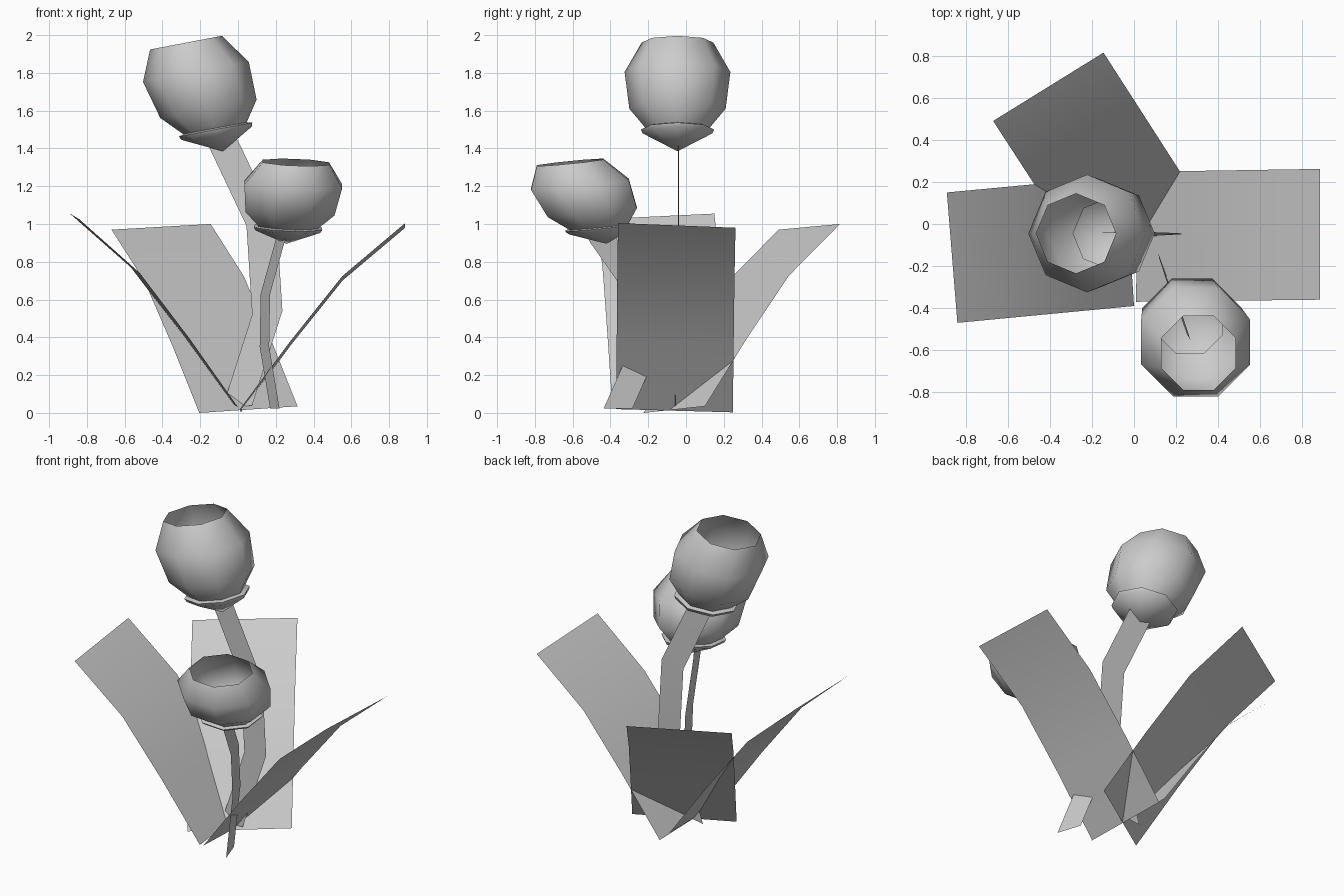
import bpy
from math import sin, cos, pi, radians
from mathutils import Vector

if "Cube" in bpy.data.objects:
    bpy.data.objects.remove(bpy.data.objects["Cube"])


def make(name, verts, faces):
    mesh = bpy.data.meshes.new(name)
    mesh.from_pydata(verts, [], faces)
    obj = bpy.data.objects.new(name, mesh)
    bpy.context.collection.objects.link(obj)
    bpy.ops.object.select_all(action='DESELECT')
    obj.select_set(True)
    bpy.context.view_layer.objects.active = obj
    bpy.ops.object.shade_smooth_by_angle(angle=radians(50))
    return obj


def strip(name, pairs):
    """Flat ribbon through pairs of edge points."""
    verts = [p for pair in pairs for p in pair]
    faces = [(2*i, 2*i+1, 2*i+3, 2*i+2) for i in range(len(pairs) - 1)]
    return make(name, verts, faces)


def leaf(name, a0, b0, a1, b1):
    """Curved blade from base corners a0, b0 to top corners a1, b1."""
    pairs = []
    for h, v in [(0, 0), (.305, .365), (.62, .715), (1, 1)]:
        pairs.append([tuple(Vector(p).lerp(Vector(q), h)[:2]) + (p[2] + (q[2] - p[2]) * v,)
                      for p, q in ((a0, a1), (b0, b1))])
    return strip(name, pairs)


def stem(name, path, half):
    h = Vector(half)
    return strip(name, [(tuple(Vector(p) - h), tuple(Vector(p) + h)) for p in path])


# radius, height along the bloom: base cone, collar lip, cup, open rim
PROFILE = [(.185, .095), (.195, .115), (.168, .122), (.255, .225), (.28, .42), (.19, .575)]


def bloom(name, tip, lean, slope, stretch, turn):
    """Open eight-sided cup leaning from its tip, with tilted rings."""
    n = 8
    verts = [tip]
    for r, t in PROFILE:
        t *= stretch
        for k in range(n):
            a = 2 * pi * k / n + turn
            x, y = r * cos(a), r * sin(a)
            verts.append((tip[0] + lean[0]*t + x, tip[1] + lean[1]*t + y,
                          tip[2] + t + slope[0]*x + slope[1]*y))
    faces = [(0, 1 + (k + 1) % n, 1 + k) for k in range(n)]
    for i in range(len(PROFILE) - 1):
        for k in range(n):
            a, b = 1 + i*n + k, 1 + i*n + (k + 1) % n
            faces.append((a, b, b + n, a + n))
    return make(name, verts, faces)


# blooms
bloom("tall_bloom", (-.08, -.045, 1.385), (-.34, 0), (.19, 0), 1, 0)
bloom("short_bloom", (.255, -.42, .895), (.12, -.45), (-.04, .1), .75, pi / 8)

# ribbon stems
stem("tall_stem", [(-.005, -.055, .03), (.155, -.045, .53), (.125, -.04, 1.0),
                   (-.07, -.04, 1.41), (-.13, -.04, 1.53)], (.08, -.003, .01))
stem("short_stem", [(.195, -.36, .022), (.14, -.215, .35), (.145, -.24, .63),
                    (.22, -.43, .9), (.245, -.48, .99)], (-.025, .076, 0))

# leaves
leaf("right_leaf", (.01, -.37, .02), (.015, .248, .003), (.885, -.36, 1.005), (.885, .262, .98))
leaf("left_leaf", (0, -.39, .03), (-.04, .23, .055), (-.84, -.47, 1.025), (-.89, .15, 1.055))
leaf("back_leaf", (-.205, -.225, 0), (.315, .10, .035), (-.67, .49, .97), (-.145, .815, 1.0))
